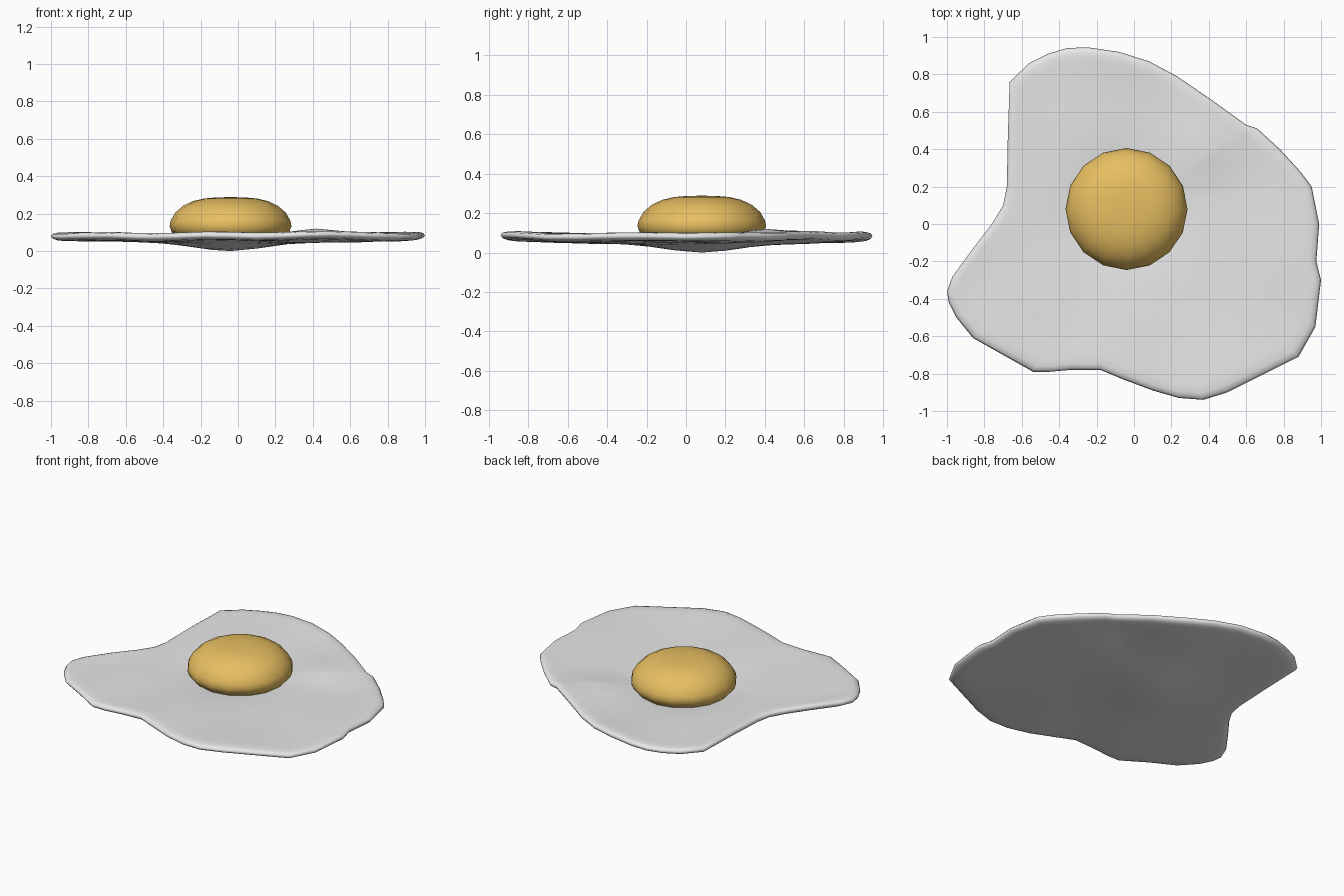
import bpy
import bmesh
from math import sin, cos, exp, pi
from mathutils import Vector

if "Cube" in bpy.data.objects:
    bpy.data.objects.remove(bpy.data.objects["Cube"], do_unlink=True)

CENTRE = Vector((-0.04, 0.08))


def material(name, colour):
    mat = bpy.data.materials.new(name)
    mat.use_nodes = True
    mat.diffuse_color = colour
    mat.node_tree.nodes["Principled BSDF"].inputs["Base Color"].default_value = colour
    return mat


def loft(name, rings, mat):
    """Skin closed rings in order; the first and last are closed by a single pole."""
    bm = bmesh.new()
    start, *middle, end = rings
    first_pole, last_pole = bm.verts.new(start), bm.verts.new(end)
    loops = [[bm.verts.new(p) for p in ring] for ring in middle]
    count = len(loops[0])
    for i in range(count):
        j = (i + 1) % count
        bm.faces.new((first_pole, loops[0][i], loops[0][j]))
        bm.faces.new((last_pole, loops[-1][j], loops[-1][i]))
        for upper, lower in zip(loops, loops[1:]):
            bm.faces.new((upper[i], lower[i], lower[j], upper[j]))
    bmesh.ops.recalc_face_normals(bm, faces=bm.faces)
    for face in bm.faces:
        face.smooth = True
    mesh = bpy.data.meshes.new(name)
    bm.to_mesh(mesh)
    bm.free()
    mesh.materials.append(mat)
    obj = bpy.data.objects.new(name, mesh)
    bpy.context.collection.objects.link(obj)
    return obj


# Egg white: irregular outline, counterclockwise from the right
outline = [
    (0.99, 0), (0.95, 0.2), (0.89, 0.28), (0.78, 0.4), (0.66, 0.51), (0.6, 0.53),
    (0.42, 0.66), (0.23, 0.79), (0.08, 0.87), (-0.08, 0.92), (-0.25, 0.945),
    (-0.36, 0.94), (-0.46, 0.91), (-0.56, 0.86), (-0.665, 0.76), (-0.675, 0.45),
    (-0.68, 0.2), (-0.7, 0.1), (-0.76, 0), (-0.86, -0.13), (-0.97, -0.28),
    (-1, -0.36), (-0.99, -0.42), (-0.95, -0.5), (-0.86, -0.61), (-0.7, -0.7),
    (-0.54, -0.79), (-0.45, -0.79), (-0.34, -0.78), (-0.18, -0.78), (-0.06, -0.83),
    (0.1, -0.89), (0.24, -0.93), (0.37, -0.94), (0.5, -0.9), (0.68, -0.81),
    (0.88, -0.71), (0.97, -0.55), (0.99, -0.38), (1, -0.3), (0.975, -0.2),
]


def sheet_height(p, s):
    """Middle of the sheet: sags under the yolk, lifts at the rim, ripples between."""
    sag = 0.045 * exp(-(p - CENTRE).length_squared / 0.063)
    bump = 0.028 * exp(-(p - Vector((0.4, 0.4))).length_squared / 0.025)
    ripple = 0.007 * s * sin(7 * p.x + 2 * p.y) * cos(6 * p.y - 3 * p.x)
    return 0.069 - sag + bump + ripple + 0.017 * s ** 4


def sheet_ring(s, offset):
    points = [CENTRE.lerp(Vector(p), s) for p in outline]
    return [(p.x, p.y, sheet_height(p, s) + offset) for p in points]


HALF = 0.022
steps = [(s, HALF) for s in (0.15, 0.3, 0.45, 0.6, 0.72, 0.84, 0.92)]
steps += [(0.965, 0.02), (0.99, 0.013)]
profile = steps + [(1, 0)] + [(s, -h) for s, h in reversed(steps)]
mid = sheet_height(CENTRE, 0)
rings = [(*CENTRE, mid + HALF)]
rings += [sheet_ring(s, h) for s, h in profile]
rings += [(*CENTRE, mid - HALF)]
white = loft("egg_white", rings, material("Egg White", (0.8, 0.8, 0.8, 1)))

# Yolk: flattened sixteen-sided dome
SIDES = 16
dome = [(0.07, 0.289), (0.14, 0.283), (0.2, 0.269), (0.253, 0.244), (0.295, 0.208),
        (0.32, 0.165), (0.326, 0.135), (0.315, 0.105), (0.285, 0.075), (0.18, 0.055)]
rings = [(*CENTRE, 0.29)]
for radius, z in dome:
    rings.append([(CENTRE.x + radius * cos(2 * pi * i / SIDES),
                   CENTRE.y + radius * sin(2 * pi * i / SIDES), z) for i in range(SIDES)])
rings.append((*CENTRE, 0.04))
yolk = loft("yolk", rings, material("Yolk Yellow", (0.8, 0.52, 0.12, 1)))

# Rest the sheet on the ground
lowest = min(v.co.z for v in white.data.vertices)
for obj in (white, yolk):
    obj.location.z = -lowest
